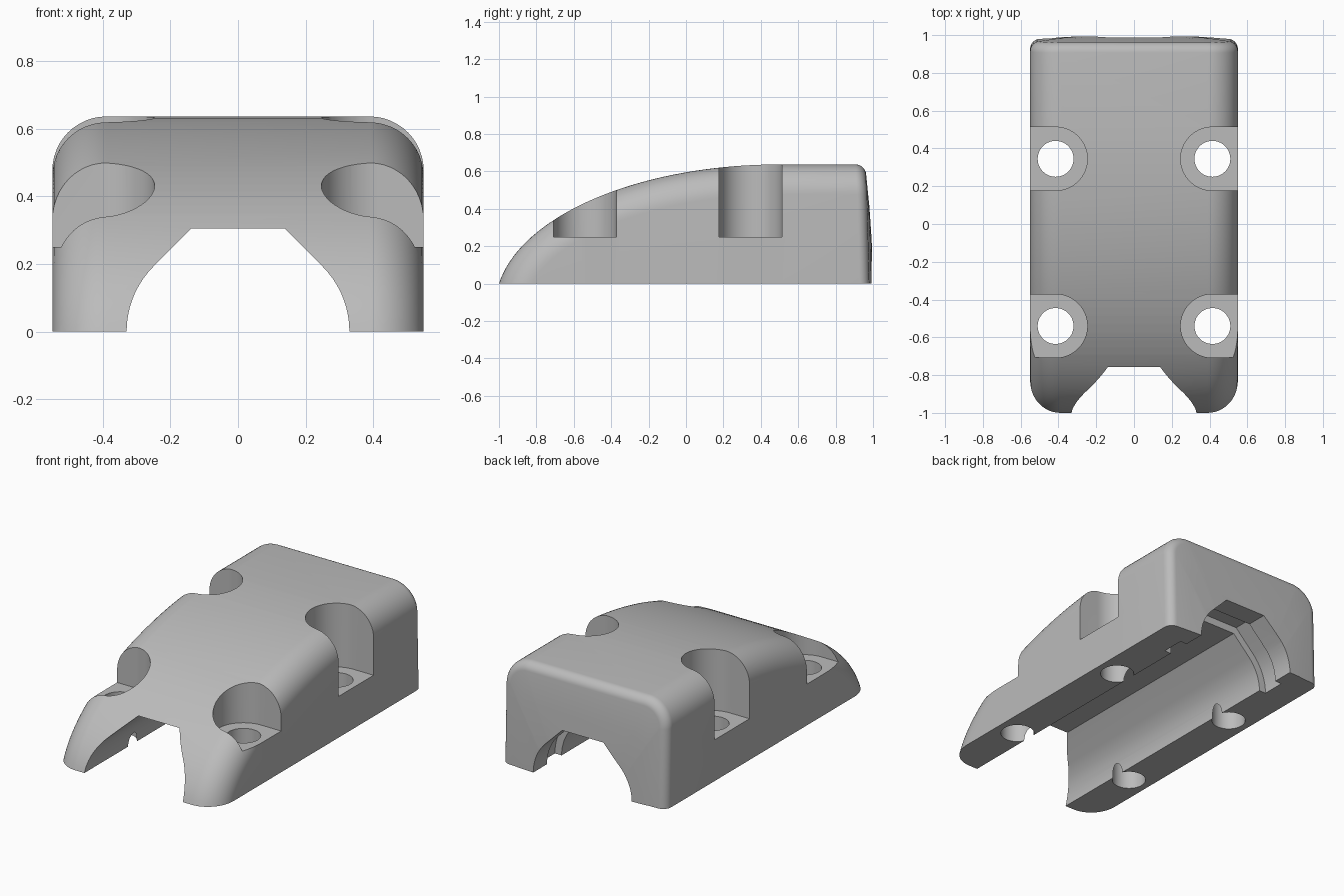
import bpy, bmesh, math
from math import sin, cos, pi, radians

cube = bpy.data.objects.get("Cube")
if cube:
    bpy.data.objects.remove(cube, do_unlink=True)

grey = bpy.data.materials.new("plain grey")
grey.use_nodes = True
grey.diffuse_color = (0.5, 0.5, 0.5, 1)
grey.node_tree.nodes["Principled BSDF"].inputs["Base Color"].default_value = (0.5, 0.5, 0.5, 1)

HALF, TOP, FILLET, BACK_FILLET = 0.55, 0.637, 0.16, 0.05
LOW = -0.3


def volume(mesh):
    bm = bmesh.new()
    bm.from_mesh(mesh)
    size = bm.calc_volume(signed=True)
    bm.free()
    return size


def skin(name, rings):
    """Join matching rings of points into a closed solid facing outward."""
    bm = bmesh.new()
    loops = [[bm.verts.new(p) for p in ring] for ring in rings]
    for a, b in zip(loops, loops[1:]):
        for i in range(len(a)):
            j = (i + 1) % len(a)
            bm.faces.new((a[i], a[j], b[j], b[i]))
    bm.faces.new(loops[0][::-1])
    bm.faces.new(loops[-1])
    bm.normal_update()
    if bm.calc_volume(signed=True) < 0:
        bmesh.ops.reverse_faces(bm, faces=bm.faces[:])
    mesh = bpy.data.meshes.new(name)
    bm.to_mesh(mesh)
    bm.free()
    mesh.materials.append(grey)
    ob = bpy.data.objects.new(name, mesh)
    bpy.context.scene.collection.objects.link(ob)
    return ob


def prism(name, outline, shift):
    """Extrude a closed outline of 3D points by a vector."""
    return skin(name, [outline, [tuple(a + b for a, b in zip(p, shift)) for p in outline]])


def cut(target, cutter):
    """Subtract the cutter, keeping the first solver result that is a sound solid."""
    cutter.hide_render = True
    before = volume(target.data)
    mod = target.modifiers.new("cut", "BOOLEAN")
    mod.operation = "DIFFERENCE"
    mod.object = cutter
    tried = []
    for solver in ("MANIFOLD", "EXACT", "FLOAT"):
        mod.solver = solver
        bpy.context.view_layer.update()
        graph = bpy.context.evaluated_depsgraph_get()
        mesh = bpy.data.meshes.new_from_object(target.evaluated_get(graph))
        after = volume(mesh)
        tried.append((solver, len(mesh.polygons), round(after, 4)))
        if before * 0.4 < after < before - 1e-5:
            break
    else:
        raise RuntimeError(f"{cutter.name} failed: {before:.4f} {tried}")
    target.modifiers.remove(mod)
    target.data = mesh
    bpy.data.objects.remove(cutter, do_unlink=True)


def section(y, z, ny, nz, inset):
    """Half-rounded cross-section standing on the spine point along its normal."""
    r = FILLET - inset
    steps = 12
    side = []
    for i in range(steps + 1):
        a = pi / 2 * (1 - i / steps)
        d = inset + r * (1 - cos(a))
        side.append((HALF - inset - r + r * sin(a), y - ny * d, z - nz * d))
    side.insert(0, (HALF - inset, side[0][1], LOW))
    return side + [(-x, py, pz) for x, py, pz in reversed(side)]


def bulge(p):
    """Lean and round the back face slightly."""
    x, y, z = p
    if y > 0.9:
        y -= 0.035 * (max(z, 0) / TOP) ** 2 + 0.015 * (x / HALF) ** 2
    return x, y, z


# Body: elliptical nose, flat top, rounded back edge
DROP = 0.12
A, B = 1.519, TOP + DROP
rings = []
for i in range(41):
    t = pi / 2 * i / 40
    ny, nz = -cos(t) / A, sin(t) / B
    n = math.hypot(ny, nz)
    rings.append(section(0.5 - A * cos(t), -DROP + B * sin(t), ny / n, nz / n, 0))
for i in range(9):
    a = pi / 2 * i / 8
    rings.append(section(1 - BACK_FILLET * (1 - sin(a)), TOP, 0, 1, BACK_FILLET * (1 - cos(a))))
rim = rings[-1]
for k in (0.8, 0.6, 0.4, 0.2):
    rings.append([(x * k, y, LOW + (z - LOW) * k) for x, y, z in rim])
body = skin("body", [[bulge(p) for p in ring] for ring in rings])

# Flat underside
floor = [(-2, -2, -1), (2, -2, -1), (2, 2, -1), (-2, 2, -1)]
cut(body, prism("floor_cutter", floor, (0, 0, 1)))


# Arched channel with flat ceiling, and the wider groove near the back
def channel(name, y0, y1, grow):
    r, c = 0.273 + grow, 0.057
    half = [(c + r, -0.2)]
    half += [(c + r * cos(radians(a)), r * sin(radians(a))) for a in range(0, 46, 5)]
    ceiling = 0.305 + grow
    half.append((c + r * math.sqrt(2) - ceiling, ceiling))
    outline = half + [(-x, z) for x, z in reversed(half)]
    return prism(name, [(x, y0, z) for x, z in outline], (0, y1 - y0, 0))


cut(body, channel("channel_cutter", -1.3, 1.3, 0))
cut(body, channel("groove_cutter", 0.72, 0.86, 0.045))

# Open-sided screw pockets with through holes
for side in (-1, 1):
    for y in (0.345, -0.54):
        x = 0.415 * side
        arc = [pi / 2 + pi * i / 32 for i in range(33)]
        slot = [(x + side * 0.168 * cos(a), y + 0.168 * sin(a), 0.25) for a in arc]
        slot += [(0.8 * side, y - 0.168, 0.25), (0.8 * side, y + 0.168, 0.25)]
        cut(body, prism("pocket_cutter", slot, (0, 0, 1)))
        ring = [2 * pi * i / 48 for i in range(48)]
        hole = [(x + 0.095 * cos(a), y + 0.095 * sin(a), -0.5) for a in ring]
        cut(body, prism("hole_cutter", hole, (0, 0, 1)))

# Smooth shading with sharp machined edges
bpy.ops.object.select_all(action="DESELECT")
body.select_set(True)
bpy.context.view_layer.objects.active = body
bpy.ops.object.shade_smooth_by_angle(angle=radians(30))
